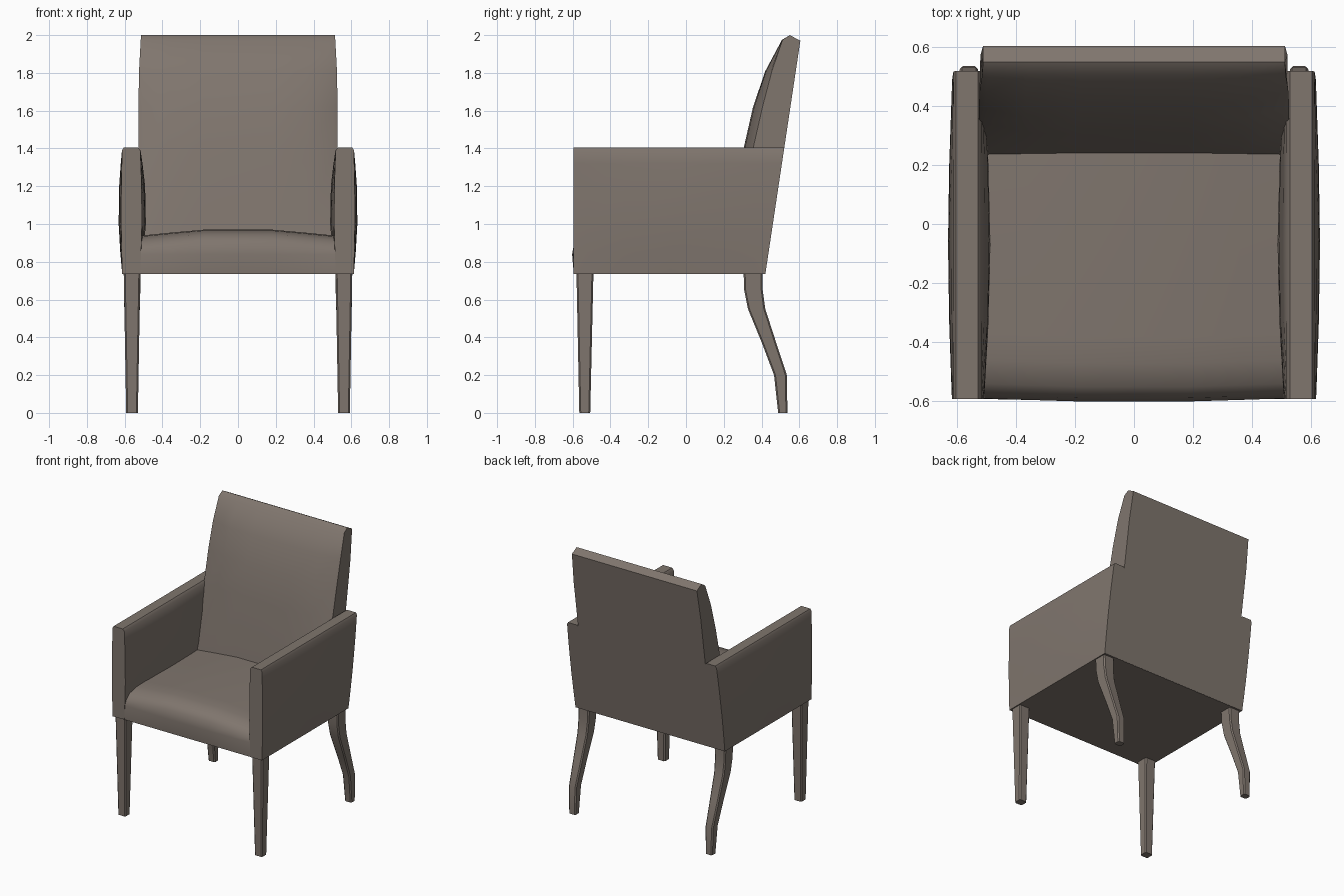
import bpy, bmesh, math

if "Cube" in bpy.data.objects:
    bpy.data.objects.remove(bpy.data.objects["Cube"])

mat = bpy.data.materials.new("taupe upholstery")
mat.diffuse_color = (0.215, 0.18, 0.155, 1)
mat.use_nodes = True
mat.node_tree.nodes["Principled BSDF"].inputs["Base Color"].default_value = mat.diffuse_color


def loft(name, rings, angle=40):
    """Skin a list of equal-length point rings, cap both ends."""
    bm = bmesh.new()
    rows = [[bm.verts.new(p) for p in ring] for ring in rings]
    n = len(rows[0])
    for a, b in zip(rows, rows[1:]):
        for i in range(n):
            j = (i + 1) % n
            bm.faces.new((a[i], a[j], b[j], b[i]))
    bm.faces.new(rows[0])
    bm.faces.new(rows[-1])
    bmesh.ops.recalc_face_normals(bm, faces=bm.faces)
    mesh = bpy.data.meshes.new(name)
    bm.to_mesh(mesh)
    bm.free()
    mesh.materials.append(mat)
    ob = bpy.data.objects.new(name, mesh)
    bpy.context.collection.objects.link(ob)
    bpy.ops.object.select_all(action='DESELECT')
    ob.select_set(True)
    bpy.context.view_layer.objects.active = ob
    bpy.ops.object.shade_smooth_by_angle(angle=math.radians(angle))
    return ob


def back_plane(z):
    """Depth of the flat, leaning rear face at height z."""
    return 0.42 + (z - 0.735) * 0.15


# Seat: rounded front edge, slightly crowned across the width
rings = []
for x in (-0.53, -0.36, -0.18, 0, 0.18, 0.36, 0.53):
    c = min(1, (0.53 - abs(x)) / 0.33)
    f = -0.592 - 0.011 * c
    h = 0.937 + 0.033 * c
    prof = [(-0.594, 0.735), (f, 0.84), (f + 0.012, h - 0.065), (f + 0.05, h - 0.025),
            (f + 0.13, h - 0.005), (f + 0.22, h), (0.26, h), (0.41, h), (0.418, 0.735)]
    rings.append([(x, y, z) for y, z in prof])
loft("seat", rings)

# Backrest: flat rear, pillowed front that curves back toward the top
front = [(0.215, 0.80), (0.24, 0.96), (0.305, 1.40), (0.355, 1.62), (0.42, 1.81),
         (0.508, 1.975), (0.55, 2.0)]
side_shift = [0, 0, 0.05, 0.05, 0.035, 0.003, 0]
half_w = [0.515, 0.515, 0.527, 0.527, 0.524, 0.515, 0.513]
rings = []
for u in (-1, -0.96, -0.7, -0.35, 0, 0.35, 0.7, 0.96, 1):
    e = abs(u) ** 6
    ring = [(u * w, y + s * e, z) for (y, z), s, w in zip(front, side_shift, half_w)]
    ring.append((u * 0.513, back_plane(1.97), 1.97))
    ring += [(u * w, back_plane(z), z) for z, w in ((1.75, 0.522), (1.40, 0.522), (0.735, 0.522))]
    rings.append(ring)
loft("backrest", rings)

# Arms: upright panels, softly bulged, rear edge follows the back plane
arm_z = [0.735, 0.85, 1.0, 1.2, 1.32, 1.39]
for s, side in ((-1, "left"), (1, "right")):
    rings = []
    for t in (0, 0.07, 0.25, 0.5, 0.75, 1):
        b = 0.3 + 0.7 * math.sin(math.pi * t)
        y = lambda z: -0.595 + t * (back_plane(z) + 0.595)
        k = [math.sin(math.pi * (z - 0.735) / 0.67) for z in arm_z]
        outer = [(s * (0.613 + 0.020 * b * v), y(z), z) for z, v in zip(arm_z, k)]
        inner = [(s * (0.518 - 0.032 * b * v), y(z), z) for z, v in zip(arm_z, k)]
        top = [(s * 0.605, y(1.405), 1.405), (s * 0.53, y(1.405), 1.405)]
        rings.append(outer + top + inner[::-1])
    loft(side + "_arm", rings)

    # Legs: straight tapered front, S-curved rear (z, y0, y1, x0, x1)
    legs = {
        "front_leg": [(0.74, -0.58, -0.49, 0.517, 0.605), (0, -0.565, -0.507, 0.53, 0.592)],
        "rear_leg": [(0.74, 0.305, 0.405, 0.515, 0.605), (0.65, 0.308, 0.406, 0.517, 0.604),
                     (0.55, 0.328, 0.42, 0.52, 0.602), (0.37, 0.402, 0.478, 0.525, 0.597),
                     (0.20, 0.466, 0.534, 0.53, 0.592), (0, 0.488, 0.537, 0.533, 0.588)],
    }
    for name, secs in legs.items():
        rings = []
        for z, y0, y1, x0, x1 in secs:
            c = 0.008  # small corner chamfer
            rings.append([(s * x, y, z) for x, y in (
                (x0 + c, y0), (x1 - c, y0), (x1, y0 + c), (x1, y1 - c),
                (x1 - c, y1), (x0 + c, y1), (x0, y1 - c), (x0, y0 + c))])
        loft(side + "_" + name, rings, 30)
